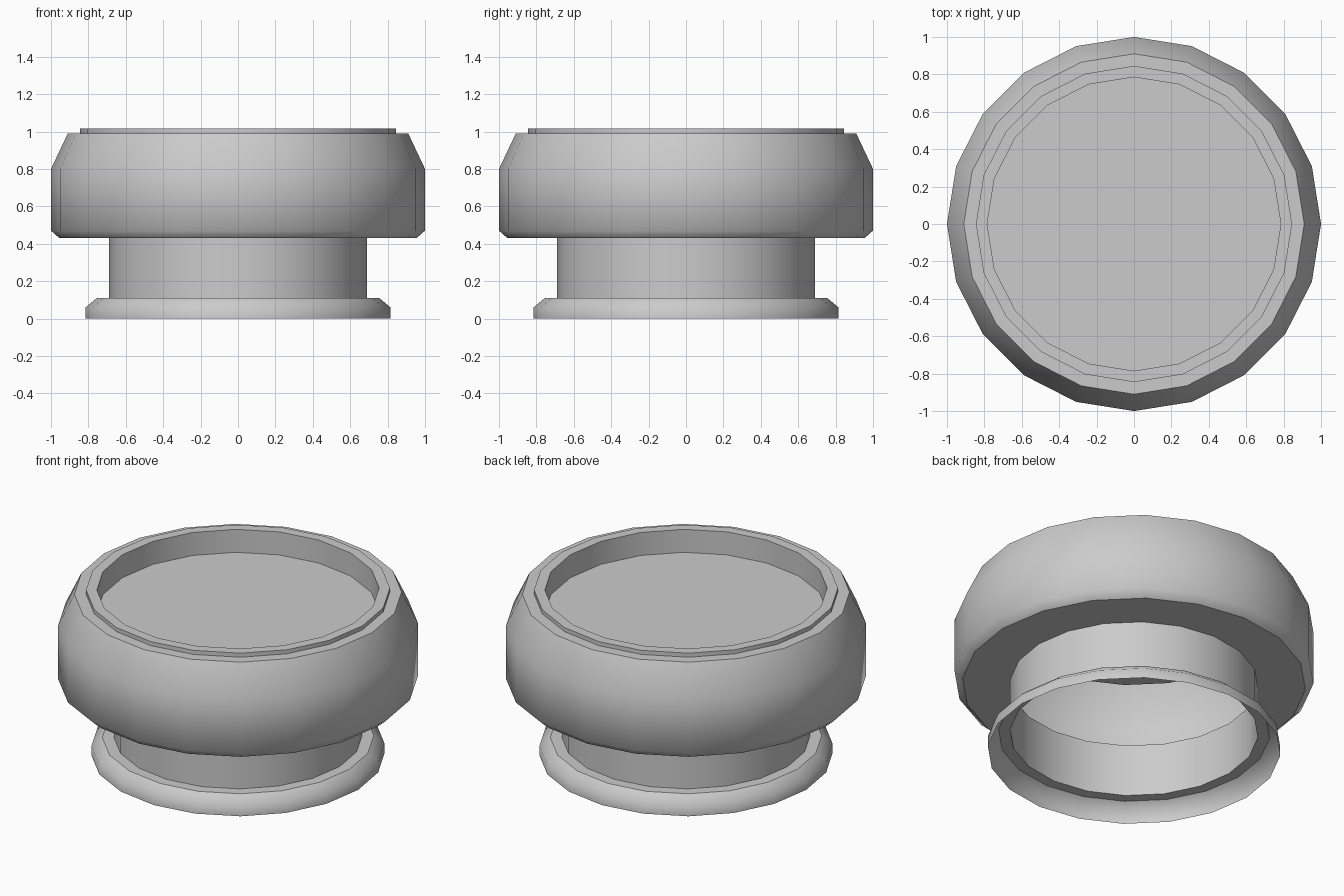
import bpy
import bmesh
from math import cos, sin, tau

if "Cube" in bpy.data.objects:
    bpy.data.objects.remove(bpy.data.objects["Cube"])

SIDES = 20


def lathe(name, profile, cap=False):
    """Revolve (radius, z, sharp) points around z as a thin open shell."""
    bm = bmesh.new()
    rings = [[bm.verts.new((r * cos(tau * i / SIDES), r * sin(tau * i / SIDES), z))
              for i in range(SIDES)] for r, z, _ in profile]
    for a, b in zip(rings, rings[1:]):
        for i in range(SIDES):
            j = (i + 1) % SIDES
            bm.faces.new((a[i], a[j], b[j], b[i]))
    if cap:
        bm.faces.new(rings[-1])
    for f in bm.faces:
        f.smooth = True
    # crisp rings where the profile turns a hard corner
    for ring, (_, _, sharp) in zip(rings, profile):
        if sharp:
            for i in range(SIDES):
                bm.edges.get((ring[i], ring[(i + 1) % SIDES])).smooth = False
    mesh = bpy.data.meshes.new(name)
    bm.to_mesh(mesh)
    bm.free()
    obj = bpy.data.objects.new(name, mesh)
    bpy.context.collection.objects.link(obj)
    return obj


# flared foot, open underneath
lathe("foot", [(0.815, 0, False), (0.815, 0.06, False),
               (0.755, 0.11, True), (0.69, 0.11, False)])
# hollow neck
lathe("neck", [(0.69, 0.11, False), (0.69, 0.43, False)])
# wide head with bevelled lower edge and tapered shoulder
lathe("head", [(0.69, 0.43, False), (0.955, 0.43, True), (1.0, 0.47, False),
               (1.0, 0.80, False), (0.91, 0.99, True), (0.845, 0.99, False)])
# raised lip and recessed top panel
lathe("top_dish", [(0.845, 0.99, False), (0.845, 1.015, True),
                   (0.785, 1.015, True), (0.785, 0.874, True)], cap=True)
